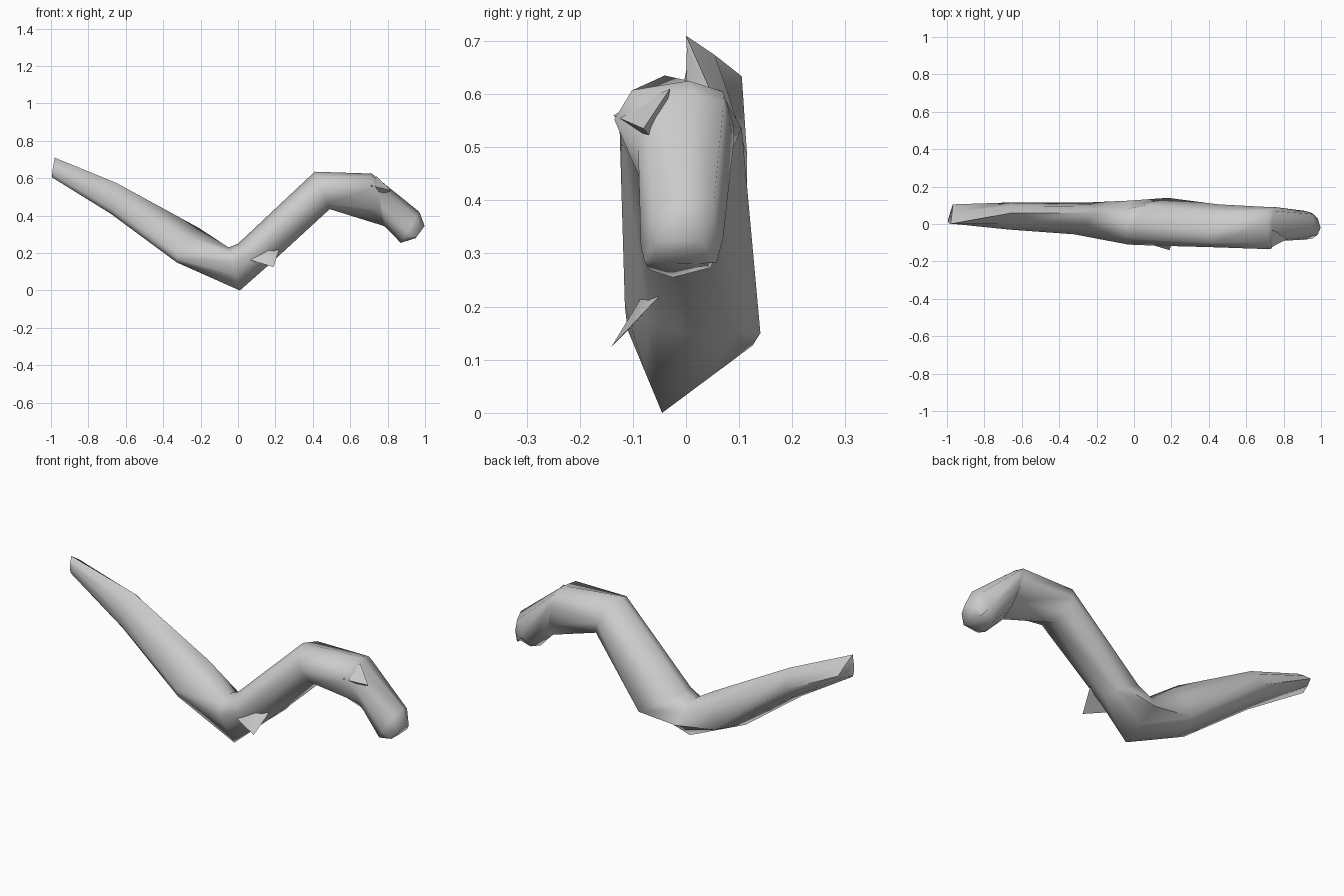
import bpy, bmesh, math

bark = bpy.data.materials.new("pale grey bark")
bark.diffuse_color = (0.6, 0.6, 0.6, 1)


def finish(name, bm, angle):
    """Turn a bmesh into a shaded object."""
    bmesh.ops.recalc_face_normals(bm, faces=bm.faces)
    mesh = bpy.data.meshes.new(name)
    bm.to_mesh(mesh)
    bm.free()
    mesh.materials.append(bark)
    obj = bpy.data.objects.new(name, mesh)
    bpy.context.collection.objects.link(obj)
    bpy.ops.object.select_all(action='DESELECT')
    obj.select_set(True)
    bpy.context.view_layer.objects.active = obj
    bpy.ops.object.shade_smooth_by_angle(angle=math.radians(angle))
    return obj


# Branch sections: top x, z, y / bottom x, z, y / front y, height share /
# back y, height share / roundness of upper and lower half / lean of x with y
sections = [
    (-0.98, 0.71, 0.00, -1.00, 0.605, 0.02, 0.003, 0.5, 0.105, 0.27, 0.52, 0.6, 0.25),
    (-0.65, 0.575, 0.06, -0.68, 0.41, 0.00, -0.03, 0.5, 0.115, 0.45, 0.68, 0.7, 0),
    (-0.24, 0.335, 0.06, -0.31, 0.15, -0.035, -0.055, 0.25, 0.115, 0.05, 0.62, 0.55, 0.5),
    (-0.05, 0.23, 0.00, 0.01, 0.00, -0.045, -0.11, 0.68, 0.125, 0.55, 0.65, 0.5, 0),
    (0.00, 0.25, 0.00, 0.18, 0.15, 0.00, -0.115, 0.5, 0.14, 0.0, 0.7, 0.6, 0),
    (0.41, 0.635, -0.04, 0.49, 0.435, 0.00, -0.125, 0.5, 0.105, 0.5, 0.72, 0.7, 0),
    (0.715, 0.625, 0.005, 0.78, 0.345, 0.00, -0.135, 0.74, 0.09, 0.7, 0.76, 0.6, 0),
    (0.74, 0.605, 0.01, 0.79, 0.337, 0.00, -0.09, 0.6, 0.09, 0.65, 0.76, 0.7, 0),
    (0.97, 0.42, 0.00, 0.87, 0.255, -0.025, -0.085, 0.35, 0.07, 0.45, 0.75, 0.75, 0),
    (0.998, 0.345, -0.02, 0.95, 0.28, -0.02, -0.078, 0.08, 0.058, 0.05, 0.65, 0.65, 0),
]

# Bent eight-sided branch, skinned between the sections
bm = bmesh.new()
rings = []
for tx, tz, ty, bx, bz, by, fy, ft, ky, kt, ku, kl, lean in sections:
    def low(y, t):
        return (t * (1 - kl), by + (y - by) * kl)

    def high(y, t):
        return (t + (1 - t) * ku, ty + (y - ty) * ku)

    outline = [(0, by), low(fy, ft), (ft, fy), high(fy, ft),
               (1, ty), high(ky, kt), (kt, ky), low(ky, kt)]
    rings.append([bm.verts.new((bx + (tx - bx) * t + lean * y, y, bz + (tz - bz) * t))
                  for t, y in outline])
for a, b in zip(rings, rings[1:]):
    for i in range(8):
        j = (i + 1) % 8
        bm.faces.new((a[i], a[j], b[j], b[i]))
bm.faces.new(rings[0])
bm.faces.new(rings[-1])
finish("branch", bm, 75)


# Broken twig stubs on the front side
def stub(name, points):
    bm = bmesh.new()
    v = [bm.verts.new(p) for p in points]
    for tri in ((0, 1, 2), (0, 2, 3), (0, 3, 1), (1, 3, 2)):
        bm.faces.new([v[i] for i in tri])
    finish(name, bm, 30)


stub("lower_stub", [(0.19, -0.14, 0.125), (0.06, -0.10, 0.165),
                    (0.22, -0.05, 0.22), (0.15, -0.07, 0.24)])
stub("upper_stub", [(0.71, -0.137, 0.56), (0.74, -0.03, 0.61),
                    (0.82, -0.08, 0.535), (0.74, -0.05, 0.50)])
